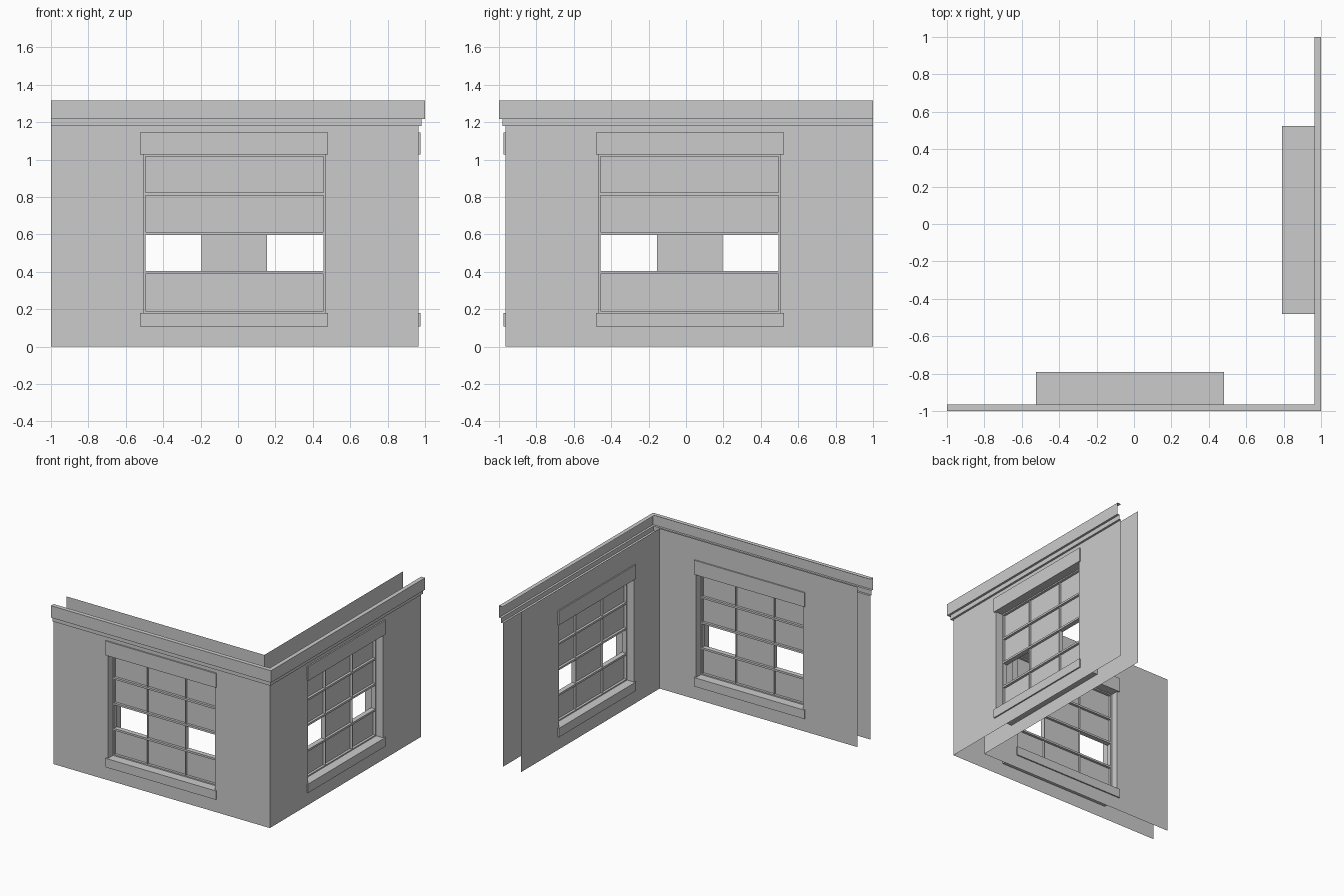
import bpy, bmesh
from mathutils import Matrix

if "Cube" in bpy.data.objects:
    bpy.data.objects.remove(bpy.data.objects["Cube"])

OUT, INN = 0.965, 0.80            # outer and inner wall planes (distance from centre)
MID = (OUT + INN) / 2
X0, X1, Z0, Z1 = -0.505, 0.468, 0.18, 1.027   # window opening
TOP = 1.315
# Swaps the front wing onto the right side: (x, y) -> (-y, -x)
SWAP = Matrix(((0, -1, 0, 0), (-1, 0, 0, 0), (0, 0, 1, 0), (0, 0, 0, 1)))


def finish(name, bm):
    """Create the front part and its mirrored twin on the right wing."""
    for side in ("front", "right"):
        if side == "right":
            bm.transform(SWAP)
            bmesh.ops.reverse_faces(bm, faces=bm.faces[:])
        me = bpy.data.meshes.new(f"{side}_{name}")
        bm.to_mesh(me)
        bpy.context.collection.objects.link(bpy.data.objects.new(me.name, me))
    bm.free()


def box(bm, x0, x1, y0, y1, z0, z1):
    m = Matrix.LocRotScale(((x0 + x1) / 2, (y0 + y1) / 2, (z0 + z1) / 2), None,
                           (x1 - x0, y1 - y0, z1 - z0))
    bmesh.ops.create_cube(bm, size=1, matrix=m)


def quad(bm, *pts):
    return bm.faces.new([bm.verts.new(p) for p in pts])


def panel(bm, x0, x1, z0, z1, y):
    return quad(bm, (x0, y, z0), (x1, y, z0), (x1, y, z1), (x0, y, z1))


def wall_sheet(name, dist, top, flip):
    bm = bmesh.new()
    for a, b, c, d in ((-1, X0, 0, top), (X1, dist, 0, top),
                       (X0, X1, 0, Z0), (X0, X1, Z1, top)):
        panel(bm, a, b, c, d, -dist)
    bmesh.ops.remove_doubles(bm, verts=bm.verts[:], dist=1e-5)
    if flip:
        bmesh.ops.reverse_faces(bm, faces=bm.faces[:])
    finish(name, bm)


# Outer and inner wall skins with window opening
wall_sheet("outer_wall", OUT, 1.18, False)
wall_sheet("inner_wall", INN, TOP, True)

# Stepped cornice, mitred at the corner
bm = bmesh.new()
profile = [(OUT, 1.18), (0.982, 1.18), (0.982, 1.217), (1.0, 1.217), (1.0, TOP), (OUT, TOP)]
for (a, za), (b, zb) in zip(profile, profile[1:]):
    quad(bm, (-1, -a, za), (a, -a, za), (b, -b, zb), (-1, -b, zb))
bmesh.ops.remove_doubles(bm, verts=bm.verts[:], dist=1e-5)
finish("cornice", bm)

# Lintel and sill blocks run through the wall
for name, z0, z1 in (("lintel", Z1, 1.144), ("sill", 0.107, Z0)):
    bm = bmesh.new()
    box(bm, -0.523, 0.482, -0.976, -0.79, z0, z1)
    finish(name, bm)

# Side reveals of the opening
bm = bmesh.new()
quad(bm, (X0, -OUT, Z0), (X0, -INN, Z0), (X0, -INN, Z1), (X0, -OUT, Z1))
quad(bm, (X1, -INN, Z0), (X1, -OUT, Z0), (X1, -OUT, Z1), (X1, -INN, Z1))
finish("reveals", bm)

# Sash frame and horizontal bars
ya, yb, t = -MID - 0.02, -MID + 0.02, 0.01
bm = bmesh.new()
box(bm, X0, X0 + t, ya, yb, Z0, Z1)
box(bm, X1 - t, X1, ya, yb, Z0, Z1)
box(bm, X0 + t, X1 - t, ya, yb, Z0, Z0 + t)
box(bm, X0 + t, X1 - t, ya, yb, Z1 - t, Z1)
bars = (0.396, 0.606, 0.815)
for z in bars:
    box(bm, X0 + t, X1 - t, ya, yb, z - 0.008, z + 0.008)
finish("sash_frame", bm)

# Thin vertical dividers
cols = (X0 + t, -0.195, 0.155, X1 - t)
bm = bmesh.new()
for x in cols[1:3]:
    quad(bm, (x, ya, Z0 + t), (x, yb, Z0 + t), (x, yb, Z1 - t), (x, ya, Z1 - t))
finish("dividers", bm)

# Panes, with two left open in the second row from the bottom
rows = (Z0 + t,) + bars + (Z1 - t,)
bm = bmesh.new()
for r in range(4):
    for c in range(3):
        if r == 1 and c != 1:
            continue
        panel(bm, cols[c], cols[c + 1], rows[r], rows[r + 1], -MID)
finish("panes", bm)
